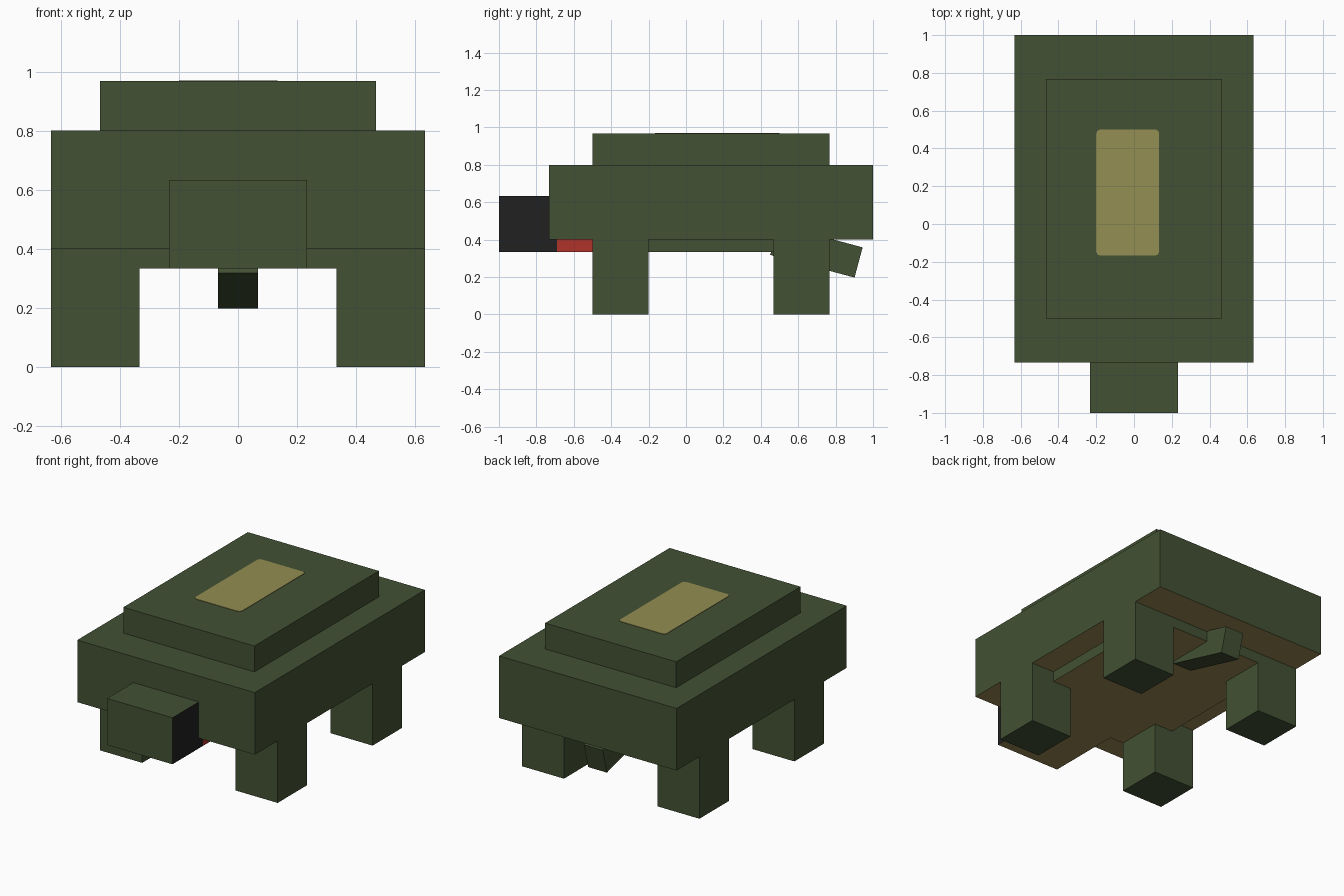
import bpy, bmesh, math
from mathutils import Matrix, Vector

old = bpy.data.objects.get("Cube")
if old:
    bpy.data.objects.remove(old, do_unlink=True)


def material(name, hex_code):
    """Flat material from an sRGB hex code, stored as linear values."""
    srgb = [int(hex_code[i:i + 2], 16) / 255 for i in (0, 2, 4)]
    lin = [c / 12.92 if c <= 0.04045 else ((c + 0.055) / 1.055) ** 2.4 for c in srgb]
    mat = bpy.data.materials.new(name)
    mat.use_nodes = True
    mat.diffuse_color = (*lin, 1)
    bsdf = mat.node_tree.nodes["Principled BSDF"]
    bsdf.inputs["Base Color"].default_value = (*lin, 1)
    bsdf.inputs["Roughness"].default_value = 0.9
    return mat


green = material("moss green", "435134")
tan = material("shell tan", "948E52")
brown = material("belly brown", "998653")
black = material("cheek black", "212121")
red = material("neck red", "B0332A")


def box(name, low, high, mats, rule=None, cut_y=None, corner=0):
    """Box between two corners; rule picks a material index for each face."""
    low, high = Vector(low), Vector(high)
    bm = bmesh.new()
    bmesh.ops.create_cube(bm, size=1)
    bmesh.ops.scale(bm, vec=high - low, verts=bm.verts)
    bmesh.ops.translate(bm, vec=(low + high) / 2, verts=bm.verts)
    if cut_y is not None:
        bmesh.ops.bisect_plane(bm, geom=bm.verts[:] + bm.edges[:] + bm.faces[:],
                               plane_co=(0, cut_y, 0), plane_no=(0, 1, 0))
    if corner:
        upright = [e for e in bm.edges
                   if abs(e.verts[0].co.z - e.verts[1].co.z) > 0.5 * (high.z - low.z)]
        bmesh.ops.bevel(bm, geom=upright, offset=corner, segments=2,
                        profile=0.5, affect='EDGES')
    bm.normal_update()
    if rule:
        for f in bm.faces:
            f.material_index = rule(f)
    mesh = bpy.data.meshes.new(name)
    bm.to_mesh(mesh)
    bm.free()
    for m in mats:
        mesh.materials.append(m)
    obj = bpy.data.objects.new(name, mesh)
    bpy.context.collection.objects.link(obj)
    return obj


def underside(face):
    return 1 if face.normal.z < -0.5 else 0


# Shell: wide rim, raised top and tan patch
box("shell_rim", (-0.633, -0.733, 0.4), (0.633, 1, 0.8), [green, brown], underside)
box("shell_top", (-0.467, -0.5, 0.8), (0.467, 0.767, 0.967), [green])
box("shell_patch", (-0.2, -0.167, 0.965), (0.133, 0.5, 0.97), [tan], corner=0.02)

# Belly plate between the legs
box("belly", (-0.467, -0.5, 0.333), (0.467, 0.767, 0.4), [green, brown], underside)


# Head and neck: black cheeks, red neck sides, brown underside
def head_rule(face):
    if abs(face.normal.x) > 0.5:
        return 2 if face.calc_center_median().y < NECK_Y else 3
    return underside(face)


NECK_Y = -0.69
box("head", (-0.233, -1, 0.333), (0.233, -0.5, 0.633),
    [green, brown, black, red], head_rule, cut_y=NECK_Y)

# Legs
for end, y in (("front", -0.5), ("back", 0.467)):
    for side, x in (("left", 0.333), ("right", -0.633)):
        box(f"{end}_{side}_leg", (x, y, 0), (x + 0.3, y + 0.3, 0.4), [green])

# Tail, tilted down from its lower front edge
tail = box("tail", (-0.067, 0, 0), (0.067, 0.467, 0.167), [green])
tail.data.transform(Matrix.Translation((0, 0.45, 0.318))
                    @ Matrix.Rotation(math.radians(-15), 4, 'X'))
